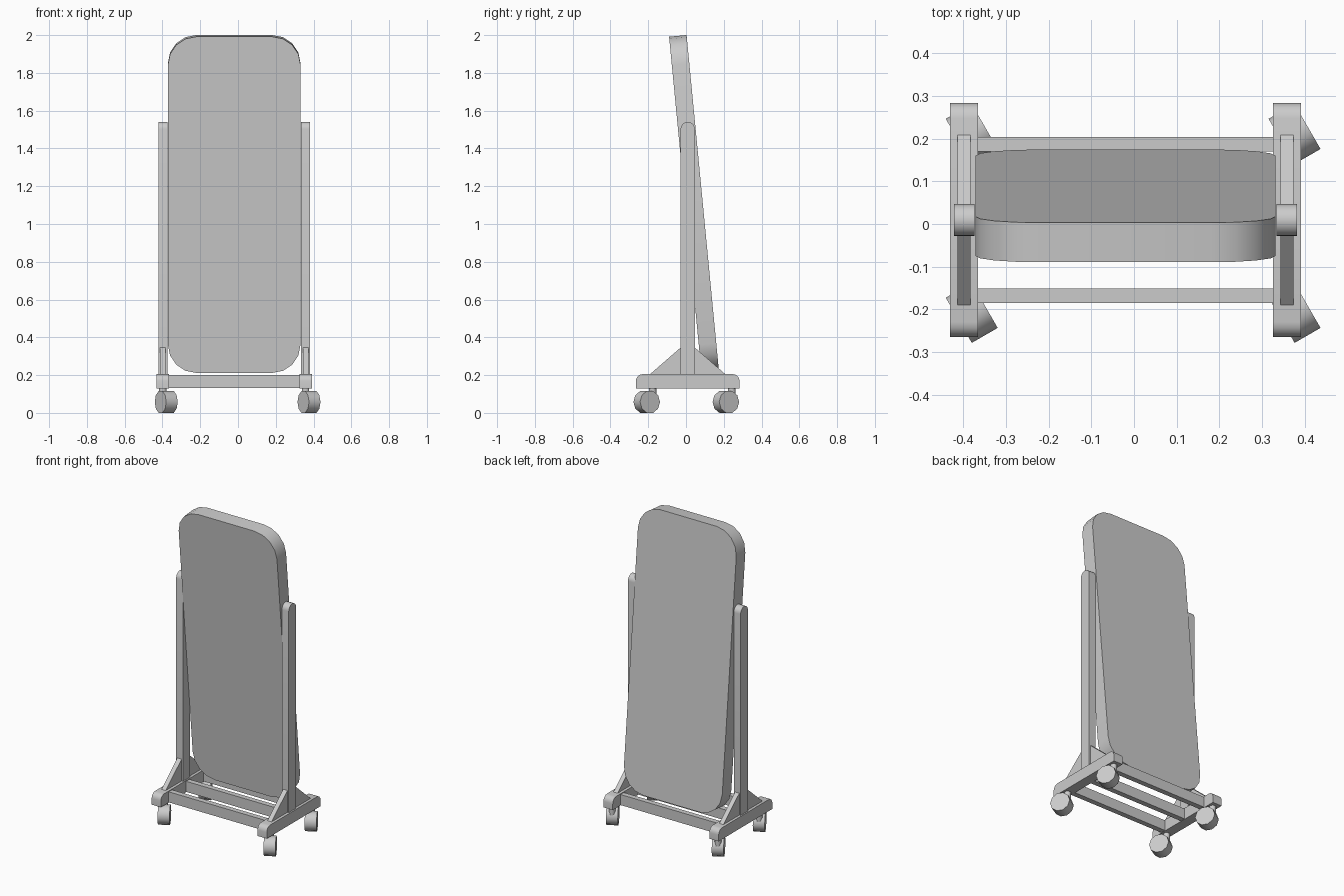
import bpy, bmesh
from math import sin, cos, pi, radians
from mathutils import Matrix, Vector

if "Cube" in bpy.data.objects:
    bpy.data.objects.remove(bpy.data.objects["Cube"])

CX, CY = -0.02, 0.009      # centre of the frame
SIDE = 0.378               # offset of each upright from CX


def prism(name, profile, x, width, smooth=True):
    """Extrude a (y, z) profile along x, centred on x."""
    bm = bmesh.new()
    face = bm.faces.new([bm.verts.new((x - width / 2, y, z)) for y, z in profile])
    new = bmesh.ops.extrude_face_region(bm, geom=[face])["geom"]
    bmesh.ops.translate(bm, vec=(width, 0, 0),
                        verts=[v for v in new if isinstance(v, bmesh.types.BMVert)])
    bmesh.ops.recalc_face_normals(bm, faces=bm.faces)
    mesh = bpy.data.meshes.new(name)
    bm.to_mesh(mesh)
    bm.free()
    ob = bpy.data.objects.new(name, mesh)
    bpy.context.collection.objects.link(ob)
    if smooth:
        bpy.ops.object.select_all(action='DESELECT')
        ob.select_set(True)
        bpy.context.view_layer.objects.active = ob
        bpy.ops.object.shade_smooth_by_angle(angle=radians(40))
    return ob


def arc(cy, cz, r, a0, a1, n):
    return [(cy + r * cos(radians(a0 + (a1 - a0) * i / n)),
             cz + r * sin(radians(a0 + (a1 - a0) * i / n))) for i in range(n + 1)]


def box(y0, y1, z0, z1):
    return [(y0, z0), (y1, z0), (y1, z1), (y0, z1)]


# Tilted mirror panel with rounded corners
W, H, T, R = 0.702, 1.788, 0.093, 0.15
w, h = W / 2 - R, H / 2 - R
outline = (arc(w, h, R, 0, 90, 4) + arc(-w, h, R, 90, 180, 4)
           + arc(-w, -h, R, 180, 270, 4) + arc(w, -h, R, 270, 360, 4))
panel = prism("mirror_panel", outline, 0, T)
panel.data.transform(Matrix.Translation((CX, 0.0425, 1.106))
                     @ Matrix.Rotation(radians(5.5), 4, 'X')
                     @ Matrix.Rotation(pi / 2, 4, 'Z'))

# Cross bars between the feet
for name, y in (("front", -0.1775), ("middle", 0), ("rear", 0.1775)):
    prism(name + "_cross_bar", box(CY + y - 0.017, CY + y + 0.017, 0.132, 0.2),
          CX, 2 * SIDE - 0.06, smooth=False)

for side, s in (("left", -1), ("right", 1)):
    x = CX + s * SIDE
    # Upright post with round top
    prism(side + "_post", [(CY - 0.0375, 0.15), (CY + 0.0375, 0.15)]
          + arc(CY, 1.503, 0.0375, 0, 180, 10), x, 0.048)
    # Foot beam with rounded upper corners
    prism(side + "_foot", [(CY - 0.274, 0.13), (CY + 0.274, 0.13)]
          + arc(CY + 0.239, 0.17, 0.035, 0, 90, 4)
          + arc(CY - 0.239, 0.17, 0.035, 90, 180, 4), x, 0.066)
    # Triangular gusset bracing the post
    prism(side + "_gusset", [(CY - 0.205, 0.2), (CY + 0.205, 0.2),
                             (CY + 0.036, 0.347), (CY - 0.036, 0.347)], x, 0.03, smooth=False)
    # Swivelled casters: ten-sided wheel and stem
    for end, y in (("front", -0.208), ("rear", 0.211)):
        wheel = prism(f"{side}_{end}_wheel", arc(0, 0, 0.061, 0, 324, 9), 0, 0.07)
        wheel.data.transform(Matrix.Translation((x + 0.018, y, 0.058))
                             @ Matrix.Rotation(radians(30), 4, 'Z'))
        stem = prism(f"{side}_{end}_caster_stem", arc(0, 0, 0.02, 0, 324, 9), 0, 0.06)
        stem.data.transform(Matrix.Translation((x, y + 0.031, 0.11))
                            @ Matrix.Rotation(pi / 2, 4, 'Y'))
        for ob in (wheel, stem):
            for p in ob.data.polygons:
                p.use_smooth = True
            ob.data.set_sharp_from_angle(angle=radians(50))
